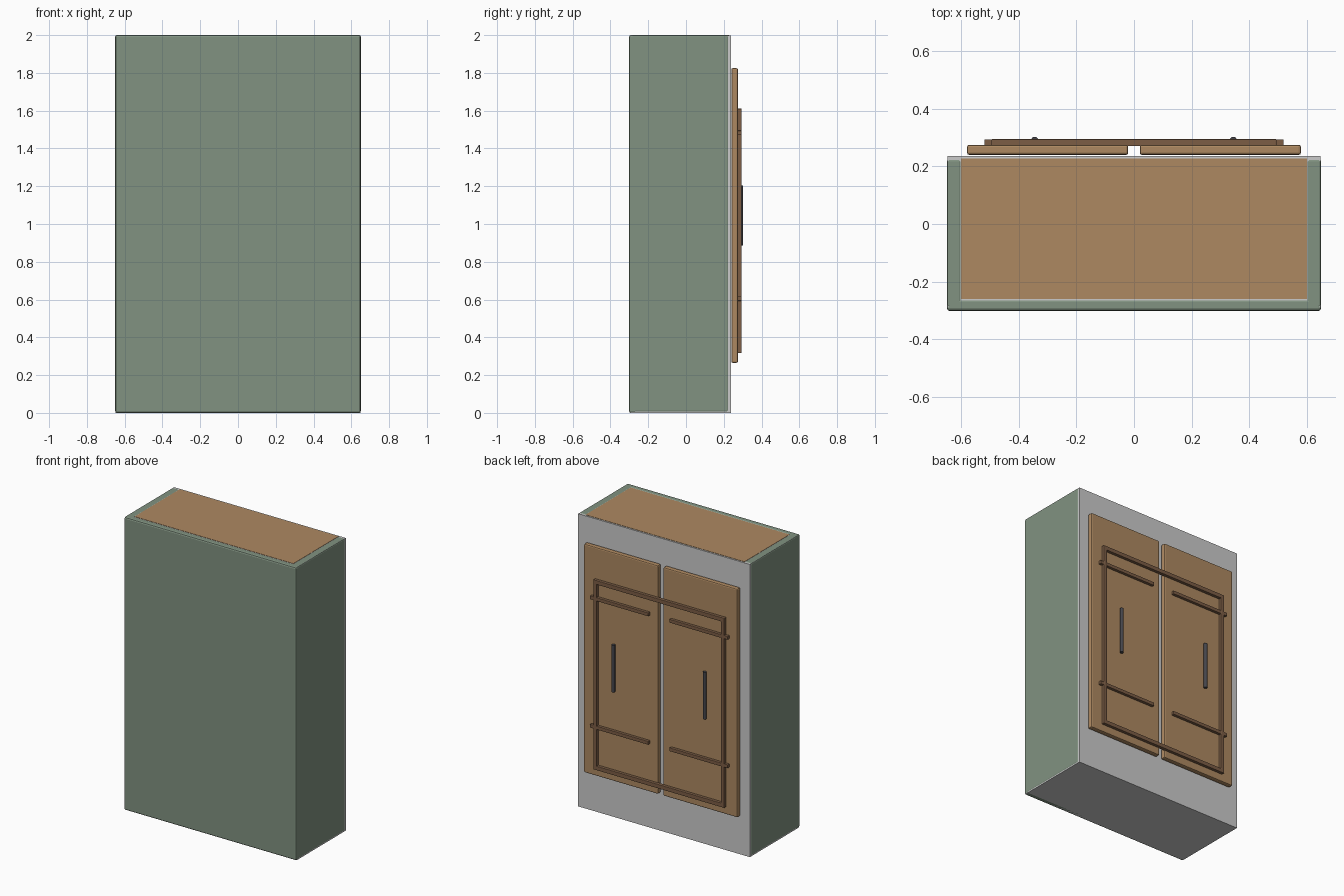
import bpy

if "Cube" in bpy.data.objects:
    bpy.data.objects.remove(bpy.data.objects["Cube"])


def material(name, color):
    m = bpy.data.materials.new(name)
    m.diffuse_color = (*color, 1)
    m.use_nodes = True
    m.node_tree.nodes["Principled BSDF"].inputs["Base Color"].default_value = m.diffuse_color
    return m


green = material("sage_paint", (0.22, 0.29, 0.22))
wood = material("oak", (0.42, 0.25, 0.12))
trim = material("dark_oak", (0.20, 0.11, 0.06))
metal = material("dark_metal", (0.06, 0.06, 0.07))


def finish(ob, name, mat, bevel=0.0):
    ob.name = name
    if mat:
        ob.data.materials.append(mat)
    if bevel:
        b = ob.modifiers.new("soft_edges", 'BEVEL')
        b.width = bevel
        b.segments = 2
    return ob


def box(name, x, y, z, mat=None, bevel=0.0):
    """Box from (min, max) ranges on each axis."""
    r = (x, y, z)
    bpy.ops.mesh.primitive_cube_add(size=1, location=[(a + b) / 2 for a, b in r])
    ob = bpy.context.object
    ob.scale = [b - a for a, b in r]
    bpy.ops.object.transform_apply(location=False, rotation=False, scale=True)
    return finish(ob, name, mat, bevel)


def mirrored(lo, hi, side):
    return (lo, hi) if side > 0 else (-hi, -lo)


# Carcass core, with the grey face the doors hang on
box("carcass", (-0.648, 0.648), (-0.29, 0.237), (0, 1.998))

# Painted shell: plain panel on -y and two sides
box("rear_panel", (-0.65, 0.65), (-0.302, -0.26), (0, 2), green, 0.01)
for s, side in ((1, "right"), (-1, "left")):
    box(f"{side}_side_panel", mirrored(0.60, 0.65, s), (-0.29, 0.225), (0.005, 2), green, 0.008)

# Wooden top board
box("top_board", (-0.60, 0.60), (-0.26, 0.227), (1.95, 2), wood)

# Doors with short battens and bar handles
for s, side in ((1, "right"), (-1, "left")):
    box(f"{side}_door", mirrored(0.02, 0.58, s), (0.24, 0.275), (0.265, 1.825), wood, 0.008)
    for z, level in ((0.605, "lower"), (1.482, "upper")):
        box(f"{side}_{level}_batten", mirrored(0.08, 0.52, s), (0.27, 0.294),
            (z - 0.012, z + 0.012), trim, 0.003)
    bpy.ops.mesh.primitive_cylinder_add(vertices=16, radius=0.012, depth=0.32,
                                        location=(s * 0.345, 0.291, 1.045))
    bpy.ops.object.shade_smooth_by_angle()
    finish(bpy.context.object, f"{side}_handle", metal)

# Rectangular moulding across both doors
for z, level in ((0.33, "bottom"), (1.597, "top")):
    box(f"{level}_moulding", (-0.495, 0.495), (0.27, 0.295), (z - 0.014, z + 0.014), trim, 0.003)
for s, side in ((1, "right"), (-1, "left")):
    box(f"{side}_moulding", mirrored(0.47, 0.495, s), (0.27, 0.295), (0.316, 1.611), trim, 0.003)
